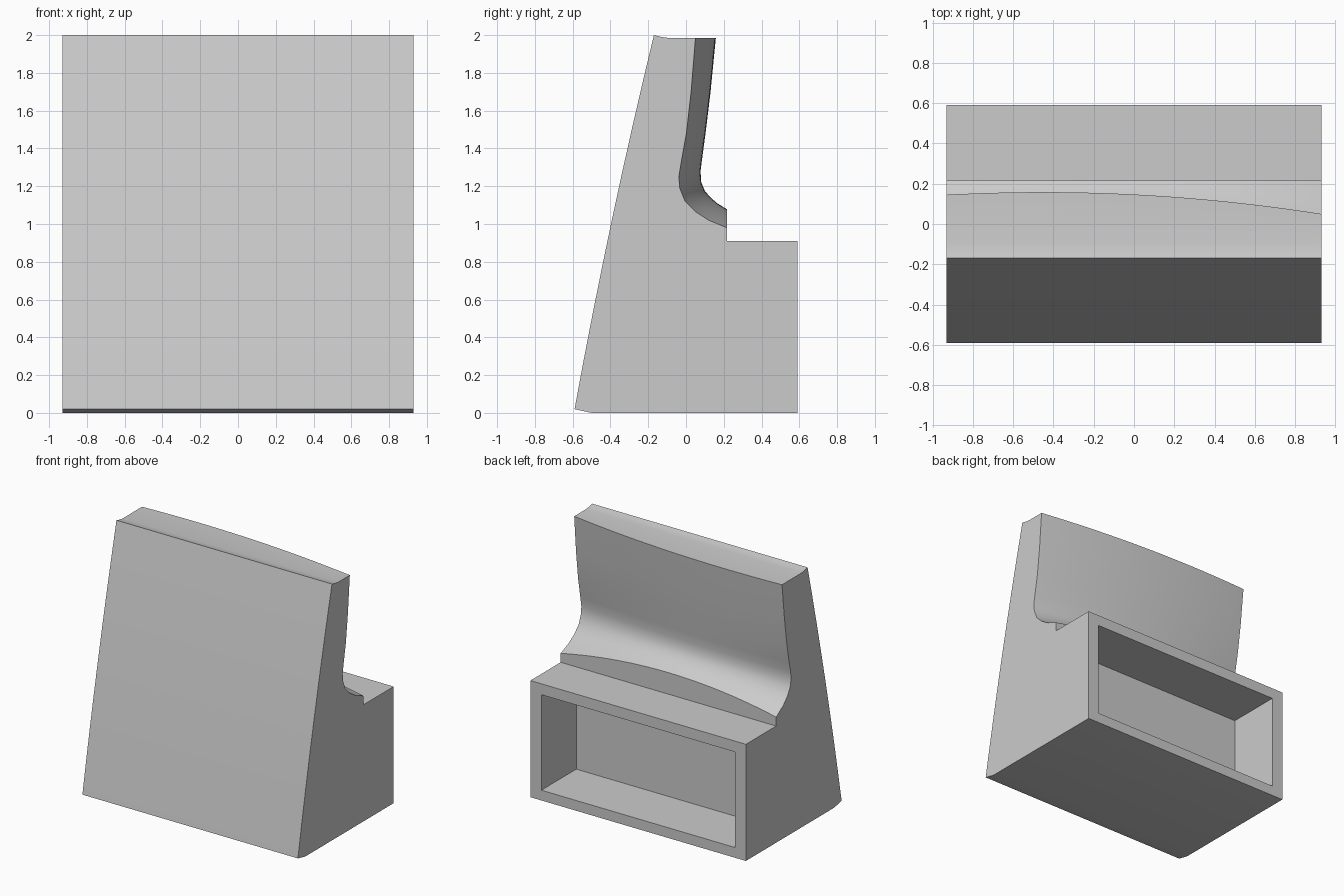
import bpy
import bmesh

if "Cube" in bpy.data.objects:
    bpy.data.objects.remove(bpy.data.objects["Cube"])

HALF = 0.93
SECTIONS = 32

# Plain grey material
grey = bpy.data.materials.new("light_grey")
grey.use_nodes = True
grey.diffuse_color = (0.6, 0.6, 0.6, 1)
grey.node_tree.nodes["Principled BSDF"].inputs["Base Color"].default_value = (0.6, 0.6, 0.6, 1)

# Scooped back as (y, z), top to ledge: at the +x end and at its fullest point
end_curve = [(0.05, 1.985), (0.027, 1.7), (0.002, 1.48), (-0.025, 1.33), (-0.038, 1.25),
             (-0.033, 1.19), (-0.005, 1.12), (0.05, 1.065), (0.12, 1.02), (0.217, 0.98)]
full_curve = [(0.158, 1.985), (0.13, 1.7), (0.106, 1.5), (0.086, 1.35), (0.077, 1.28),
              (0.081, 1.22), (0.1, 1.175), (0.13, 1.14), (0.165, 1.11), (0.217, 1.078)]


def scoop(x):
    """Scoop profile at x; the fullest point drifts from the side to the middle."""
    points = []
    for i, (end, full) in enumerate(zip(end_curve, full_curve)):
        centre = -0.45 * (1 - i / (len(end_curve) - 1))
        t = ((x - centre) / (HALF - centre)) ** 2
        points.append(tuple(f + (e - f) * t for e, f in zip(end, full)))
    return points


def section(x):
    """Closed side outline at x."""
    front = []
    for i in range(9):
        t = i / 8
        front.append((-0.59 + 0.42 * t - 0.06 * t * (1 - t), 0.02 + 1.98 * t))
    ridge = [(-0.135, 1.991), (-0.095, 1.985)]
    step = [(0.217, 0.91), (0.59, 0.91), (0.59, 0), (-0.5, 0)]
    return front + ridge + scoop(x) + step


# Body lofted across x
bm = bmesh.new()
rings = []
for s in range(SECTIONS + 1):
    x = HALF * (2 * s / SECTIONS - 1)
    rings.append([bm.verts.new((x, y, z)) for y, z in section(x)])
for a, b in zip(rings, rings[1:]):
    for i in range(len(a)):
        j = (i + 1) % len(a)
        bm.faces.new((a[i], a[j], b[j], b[i]))
bm.faces.new(rings[0])
bm.faces.new(rings[-1])
bmesh.ops.recalc_face_normals(bm, faces=bm.faces)
mesh = bpy.data.meshes.new("body")
bm.to_mesh(mesh)
bm.free()
body = bpy.data.objects.new("body", mesh)
bpy.context.collection.objects.link(body)
mesh.materials.append(grey)

# Rectangular pocket cut into the back
bpy.ops.mesh.primitive_cube_add(size=1, location=(0, 0.46, 0.4525))
cutter = bpy.context.object
cutter.name = "pocket_cutter"
cutter.scale = (1.67, 0.6, 0.745)
cutter.data.materials.append(grey)
cutter.hide_render = True
bpy.context.view_layer.update()

cut = body.modifiers.new("pocket", "BOOLEAN")
cut.operation = "DIFFERENCE"
cut.solver = "EXACT"
cut.object = cutter

bpy.ops.object.select_all(action="DESELECT")
body.select_set(True)
bpy.context.view_layer.objects.active = body
bpy.ops.object.modifier_apply(modifier=cut.name)
bpy.data.objects.remove(cutter)
bpy.ops.object.shade_smooth_by_angle(angle=0.5)
